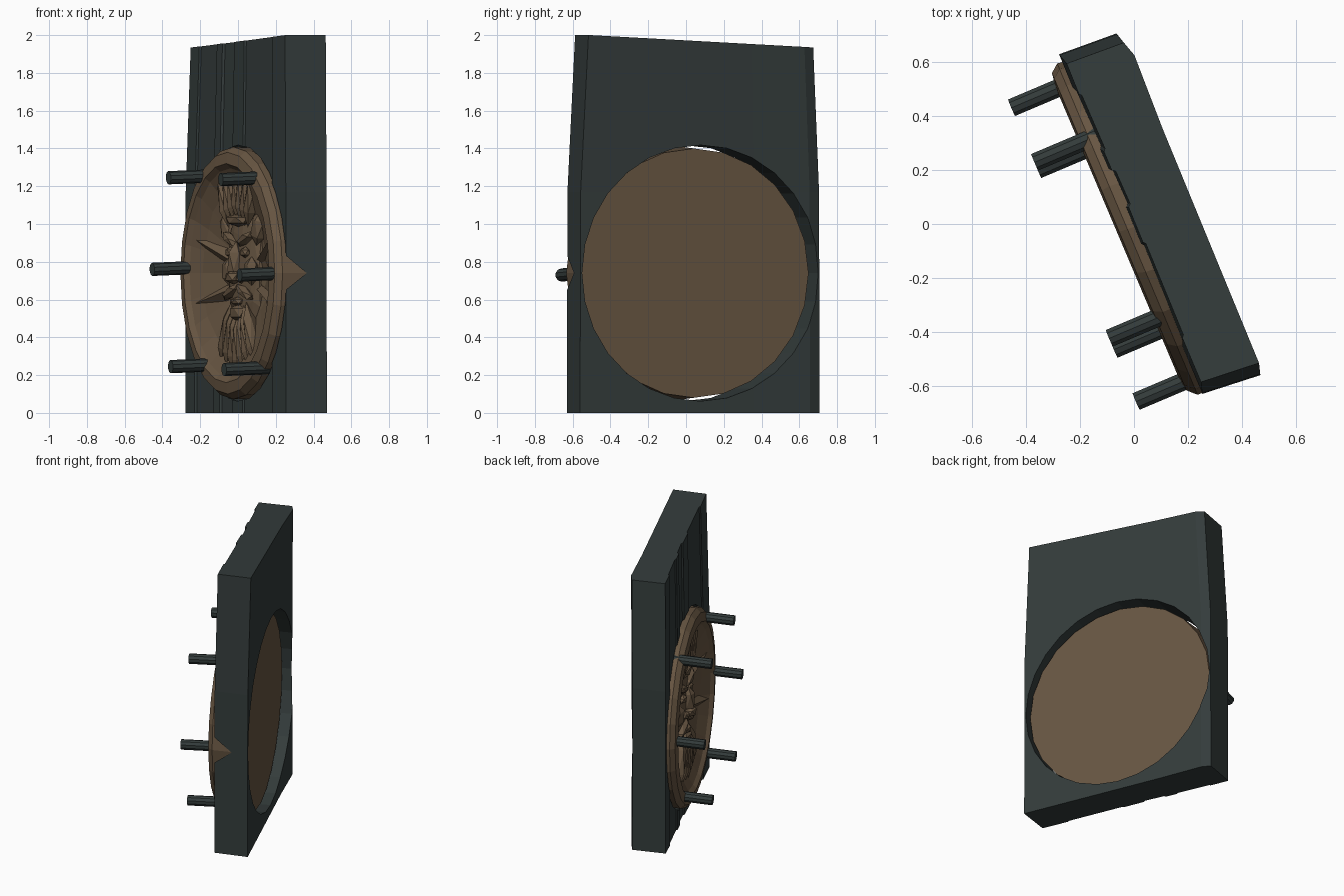
import bpy, bmesh, math, random
from mathutils import Matrix, Vector

random.seed(4)
TURN = Matrix.Rotation(math.atan2(-0.92, 0.39), 4, 'Z')
MID = 0.74          # height of the medallion centre

cube = bpy.data.objects.get("Cube")
if cube:
    bpy.data.objects.remove(cube, do_unlink=True)


def material(name, rgb):
    m = bpy.data.materials.new(name)
    m.use_nodes = True
    m.diffuse_color = (*rgb, 1)
    m.node_tree.nodes["Principled BSDF"].inputs["Base Color"].default_value = (*rgb, 1)
    return m


STONE = material("dark_slate", (0.034, 0.045, 0.044))
BRONZE = material("brown_bronze", (0.138, 0.093, 0.055))


def finish(bm, name, mat):
    bmesh.ops.recalc_face_normals(bm, faces=bm.faces)
    me = bpy.data.meshes.new(name)
    bm.to_mesh(me)
    bm.free()
    me.materials.append(mat)
    ob = bpy.data.objects.new(name, me)
    ob.matrix_world = TURN
    bpy.context.collection.objects.link(ob)
    return ob


def skin(bm, rings):
    """Bridge equal rings of points with quads and cap both ends."""
    rows = [[bm.verts.new(p) for p in r] for r in rings]
    n = len(rows[0])
    for a, b in zip(rows, rows[1:]):
        for i in range(n):
            j = (i + 1) % n
            bm.faces.new((a[i], a[j], b[j], b[i]))
    bm.faces.new(rows[0])
    bm.faces.new(rows[-1])


def lathe(profile, sides, wobble=0):
    """Rings (centre, radius, depth) about an axis along local y."""
    rings = []
    for k, (cx, r, y) in enumerate(profile):
        ring = []
        for i in range(sides):
            a = 2 * math.pi * i / sides
            dy = random.uniform(-wobble, wobble) if r < 0.5 and k < len(profile) - 1 else 0
            ring.append((cx + r * math.cos(a), y + dy, MID + r * math.sin(a)))
        rings.append(ring)
    return rings


# Slab: shallow stepped plank front, slightly narrowed towards a sloping top
outline = [(-0.689, -0.01), (-0.56, -0.012), (-0.55, -0.004), (-0.32, -0.002),
           (-0.31, -0.01), (-0.23, -0.01), (-0.222, 0.002), (-0.08, 0.004),
           (-0.07, -0.006), (0.08, -0.008), (0.09, 0.0), (0.48, -0.004),
           (0.49, -0.012), (0.68, -0.012), (0.7, 0.214), (-0.3, 0.224),
           (-0.615, 0.234), (-0.677, 0.216)]
bm = bmesh.new()
skin(bm, [[(x * s, y + back, z + lean * x) for x, y in outline]
          for s, z, lean, back in ((1, 0, 0, 0), (0.995, 1.17, 0, 0),
                                   (0.938, 1.967, 0.048, 0.012))])
slab = finish(bm, "slab", STONE)

# Round opening through the slab
bm = bmesh.new()
skin(bm, lathe([(0.01, 0.678, -0.3), (0.01, 0.678, 0.5)], 28))
cutter = finish(bm, "opening_cutter", STONE)
cutter.hide_render = True
cut = slab.modifiers.new("opening", 'BOOLEAN')
cut.object = cutter
cut.solver = 'EXACT'
bpy.context.view_layer.objects.active = slab
bpy.ops.object.modifier_apply(modifier=cut.name)
bpy.data.objects.remove(cutter, do_unlink=True)

# Medallion: flat back, raised rim, hollow dish
bm = bmesh.new()
skin(bm, lathe([(0.023, 0.66, 0.16), (0.008, 0.668, -0.03), (0.005, 0.64, -0.062),
                (0.005, 0.58, -0.07), (0.005, 0.555, -0.045), (0, 0.46, 0),
                (0, 0.28, 0.05), (0, 0.08, 0.062)], 24, 0.012))
finish(bm, "medallion", BRONZE)


def lump(bm, x, y, z, sx, sy, sz, tilt=0, detail=1):
    m = (Matrix.Translation((x, y, z)) @ Matrix.Rotation(tilt, 4, 'Y')
         @ Matrix.Diagonal((sx, sy, sz, 1)))
    bmesh.ops.create_icosphere(bm, subdivisions=detail, radius=1, matrix=m)


def both(bm, x, y, z, sx, sy, sz, tilt=0):
    for s in (-1, 1):
        lump(bm, s * x, y, z, sx, sy, sz, s * tilt)


# Carved face in the dish
bm = bmesh.new()
lump(bm, 0, 0.05, 0.76, 0.22, 0.06, 0.38, 0, 2)       # head
lump(bm, 0, -0.01, 0.8, 0.04, 0.055, 0.11)            # nose bridge
lump(bm, 0, -0.025, 0.72, 0.06, 0.05, 0.04)           # nose tip
both(bm, 0.06, -0.005, 0.715, 0.035, 0.035, 0.03)     # nostrils
both(bm, 0.1, 0.0, 0.92, 0.1, 0.035, 0.03, -0.35)     # brows
both(bm, 0.1, 0.0, 0.85, 0.045, 0.03, 0.03)           # eyes
both(bm, 0.15, 0.015, 0.75, 0.07, 0.04, 0.08)         # cheeks
both(bm, 0.09, 0.0, 0.64, 0.11, 0.035, 0.03, 0.35)    # moustache
lump(bm, 0, 0.0, 0.59, 0.07, 0.035, 0.025)            # lip
lump(bm, 0, 0.005, 0.53, 0.09, 0.045, 0.05)           # chin
lump(bm, 0, 0.0, 1.02, 0.16, 0.04, 0.035)             # headband
both(bm, 0.21, 0.03, 0.98, 0.06, 0.04, 0.1, 0.3)      # temples
finish(bm, "carved_face", BRONZE)

# Strands of the crown and beard
bm = bmesh.new()
for i in range(-3, 4):
    lump(bm, i * 0.06, 0.0, 1.17 - 0.012 * abs(i), 0.038, 0.04, 0.16, i * 0.1)
    lump(bm, i * 0.055, 0.005, 0.36 + 0.02 * abs(i), 0.036, 0.042, 0.18, -i * 0.12)
finish(bm, "crown_and_beard_strands", BRONZE)

# Broad wedges fanning from the face to the rim
bm = bmesh.new()
for s in (-1, 1):
    for z0, z1, w in ((0.8, 0.93, 0.09), (0.66, 0.57, 0.08)):
        start, end = Vector((s * 0.16, 0.06, z0)), Vector((s * 0.54, 0.03, z1))
        axis = end - start
        turn = axis.to_track_quat('Z', 'Y').to_matrix().to_4x4()
        bmesh.ops.create_cone(bm, cap_ends=True, segments=4, radius1=0.025, radius2=w,
                              depth=axis.length,
                              matrix=Matrix.Translation((start + end) / 2) @ turn)
for v in bm.verts:
    v.co.y = max(-0.042, min(v.co.y, 0.09))
finish(bm, "dish_wedges", BRONZE)

# Pegs standing out of the rim
pegs = {"upper_left": (-0.355, 1.25), "upper_right": (0.355, 1.24),
        "middle_left": (-0.575, 0.765), "middle_right": (0.61, 0.735),
        "lower_left": (-0.325, 0.25), "lower_right": (0.4, 0.235)}
for name, (x, z) in pegs.items():
    bm = bmesh.new()
    m = Matrix.Translation((x, -0.12, z)) @ Matrix.Rotation(math.pi / 2 + 0.04, 4, 'X')
    bmesh.ops.create_cone(bm, cap_ends=True, segments=10, radius1=0.035, radius2=0.035,
                          depth=0.26, matrix=m)
    finish(bm, "peg_" + name, STONE)
